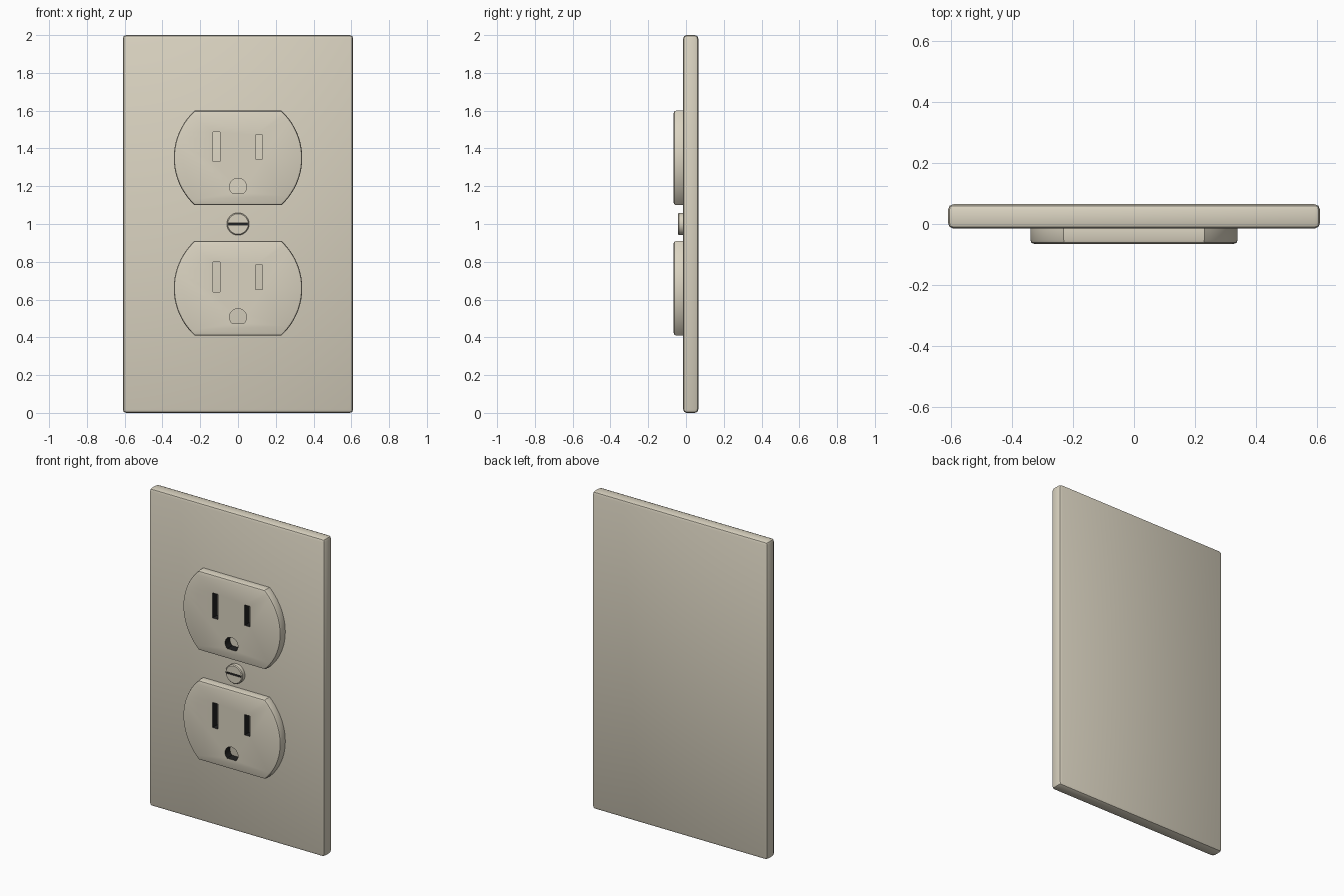
import bpy, bmesh, math

if "Cube" in bpy.data.objects:
    bpy.data.objects.remove(bpy.data.objects["Cube"])


def material(name, color):
    m = bpy.data.materials.new(name)
    m.diffuse_color = color
    m.use_nodes = True
    m.node_tree.nodes["Principled BSDF"].inputs["Base Color"].default_value = m.diffuse_color
    return m


IVORY = material("ivory_plastic", (0.70, 0.65, 0.53, 1))
DARK = material("dark_hole", (0.015, 0.015, 0.015, 1))


def prism(name, profiles, y0, y1, mat):
    """Extrude closed x-z outlines from y0 to y1 as one object."""
    bm = bmesh.new()
    for pts in profiles:
        face = bm.faces.new([bm.verts.new((x, y0, z)) for x, z in pts])
        ext = bmesh.ops.extrude_face_region(bm, geom=[face])["geom"]
        verts = [v for v in ext if isinstance(v, bmesh.types.BMVert)]
        bmesh.ops.translate(bm, vec=(0, y1 - y0, 0), verts=verts)
    bmesh.ops.recalc_face_normals(bm, faces=bm.faces)
    mesh = bpy.data.meshes.new(name)
    bm.to_mesh(mesh)
    bm.free()
    mesh.materials.append(mat)
    obj = bpy.data.objects.new(name, mesh)
    bpy.context.collection.objects.link(obj)
    return obj


def rect(x0, x1, z0, z1):
    return [(x0, z0), (x1, z0), (x1, z1), (x0, z1)]


def arc(cx, cz, r, a0, a1, n):
    """n + 1 points along an arc, angles in radians."""
    return [(cx + r * math.cos(a0 + (a1 - a0) * i / n),
             cz + r * math.sin(a0 + (a1 - a0) * i / n)) for i in range(n + 1)]


def finish(obj, bevel, segments, cutter=None):
    """Round the rim, cut the holes, then shade."""
    bpy.ops.object.select_all(action='DESELECT')
    bpy.context.view_layer.objects.active = obj
    obj.select_set(True)
    b = obj.modifiers.new("rim", 'BEVEL')
    b.width, b.segments = bevel, segments
    b.limit_method, b.angle_limit = 'ANGLE', math.radians(60)
    bpy.ops.object.modifier_apply(modifier="rim")
    if cutter:
        obj.data.materials.append(DARK)
        c = obj.modifiers.new("holes", 'BOOLEAN')
        c.object, c.operation, c.solver = cutter, 'DIFFERENCE', 'EXACT'
        c.material_mode = 'TRANSFER'
        bpy.ops.object.modifier_apply(modifier="holes")
        bpy.data.objects.remove(cutter)
    bpy.ops.object.shade_smooth_by_angle(angle=math.radians(35))


# Wall plate
plate = prism("wall_plate", [rect(-0.61, 0.61, 0, 2)], -0.015, 0.065, IVORY)
finish(plate, 0.018, 2)

# Two sockets: a disc with flat top and bottom, pierced down to the plate
for label, z in (("upper", 1.35), ("lower", 0.66)):
    half = math.asin(0.25 / 0.34)
    outline = (arc(0, z, 0.34, -half, half, 20)
               + arc(0, z, 0.34, math.pi - half, math.pi + half, 20))
    socket = prism(label + "_socket", [outline], -0.065, 0.01, IVORY)
    # Blade slots and the flat-bottomed ground hole
    flat = math.asin(0.033 / 0.045)
    holes = prism(label + "_socket_cutter", [
        rect(-0.132, -0.095, z - 0.02, z + 0.138),
        rect(0.092, 0.13, z - 0.007, z + 0.122),
        arc(0, z - 0.153, 0.045, -flat, math.pi + flat, 24),
    ], -0.1, 0.05, DARK)
    finish(socket, 0.012, 2, holes)

# Centre screw with a driver slot
screw = prism("centre_screw", [arc(0, 1.0, 0.059, 0, 2 * math.pi, 32)[:-1]],
              -0.043, 0.005, IVORY)
slot = prism("screw_slot_cutter", [rect(-0.05, 0.05, 0.995, 1.005)],
             -0.1, -0.023, DARK)
finish(screw, 0.005, 1, slot)
